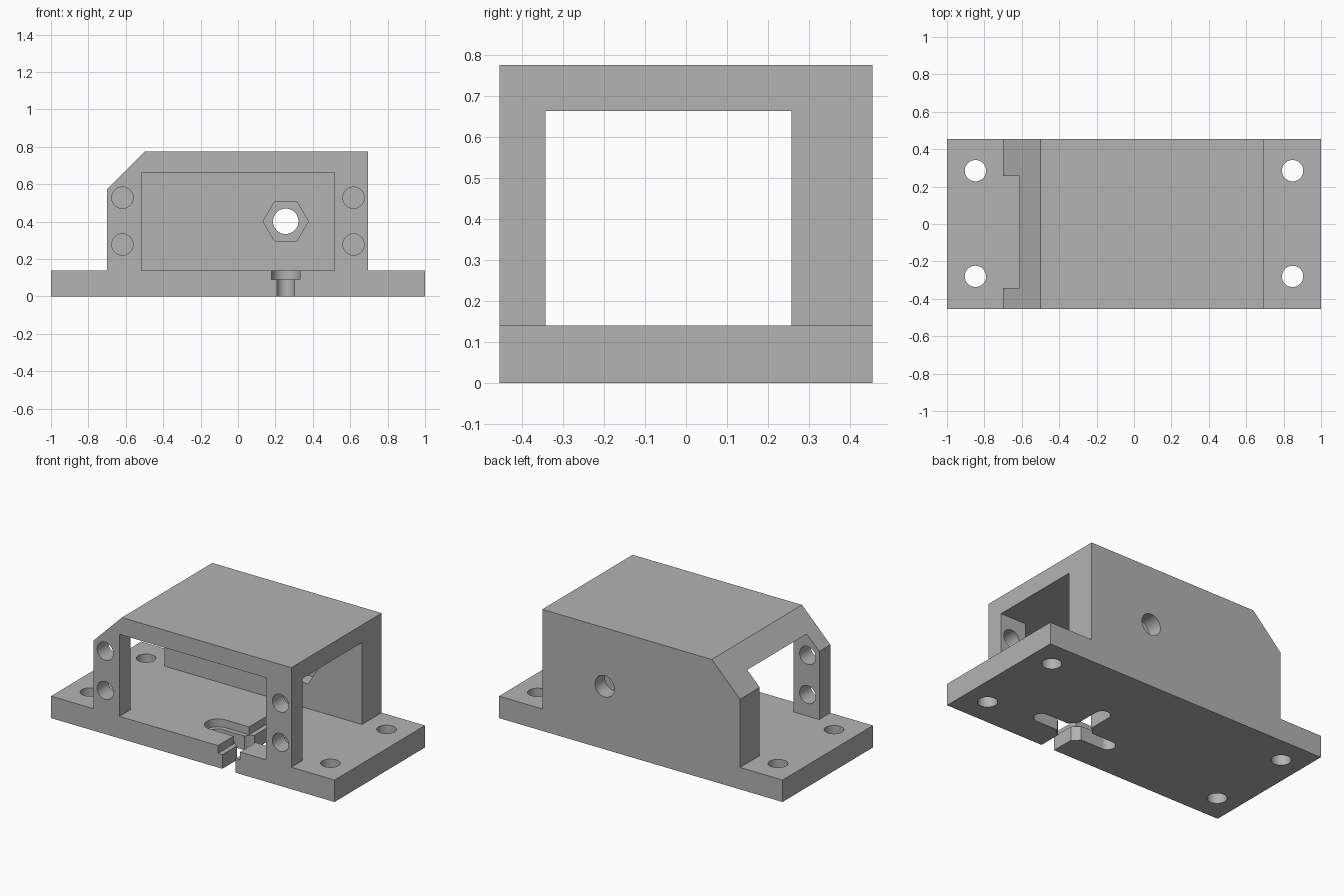
import bpy
from math import pi, radians

if "Cube" in bpy.data.objects:
    bpy.data.objects.remove(bpy.data.objects["Cube"], do_unlink=True)

DEPTH = 0.455      # half depth in y
BASE = 0.14        # base plate thickness
ROOF = 0.775       # overall height


def prism(name, outline, y0, y1):
    """Extrude an x-z outline along y."""
    n = len(outline)
    verts = [(x, y, z) for y in (y0, y1) for x, z in outline]
    faces = [list(range(n)), list(range(2 * n - 1, n - 1, -1))]
    faces += [(i, i + n, (i + 1) % n + n, (i + 1) % n) for i in range(n)]
    mesh = bpy.data.meshes.new(name)
    mesh.from_pydata(verts, [], faces)
    obj = bpy.data.objects.new(name, mesh)
    bpy.context.collection.objects.link(obj)
    return obj


def cut(cutter):
    """Subtract a cutter from the bracket and discard it."""
    bpy.context.view_layer.objects.active = bracket
    mod = bracket.modifiers.new("cut", "BOOLEAN")
    mod.operation = "DIFFERENCE"
    mod.solver = "EXACT"
    mod.object = cutter
    bpy.context.view_layer.update()
    bpy.ops.object.modifier_apply(modifier=mod.name)
    bpy.data.objects.remove(cutter, do_unlink=True)


def cut_box(x0, x1, y0, y1, z0, z1):
    cut(prism("box_cutter", [(x0, z0), (x1, z0), (x1, z1), (x0, z1)], y0, y1))


def cut_round(r, x, y, z, length, along_y=False, sides=48):
    rot = (pi / 2, pi / 6, 0) if along_y else (0, 0, 0)
    bpy.ops.mesh.primitive_cylinder_add(
        vertices=sides, radius=r, depth=length, location=(x, y, z), rotation=rot)
    cut(bpy.context.object)


# Base flanges and chamfered housing as one solid
bracket = prism("mounting_bracket", [
    (-1, 0), (1, 0), (1, BASE), (0.695, BASE), (0.695, ROOF),
    (-0.5, ROOF), (-0.7, 0.575), (-0.7, BASE), (-1, BASE)], -DEPTH, DEPTH)
bpy.ops.object.select_all(action="DESELECT")
bracket.select_set(True)

# Tunnel from end to end, and window in the front wall
cut_box(-0.9, 0.9, -0.343, 0.257, BASE, 0.663)
cut_box(-0.517, 0.515, -0.6, -0.2, BASE, 0.663)

# Flange bolt holes and front pillar screw holes
for side in (-1, 1):
    for y in (-0.28, 0.285):
        cut_round(0.057, side * 0.848, y, 0.07, 0.4)
    for z in (0.278, 0.528):
        cut_round(0.057, side * 0.618, -0.4, z, 0.3, along_y=True)

# Shaft hole with hexagonal nut pocket in the back wall
cut_round(0.068, 0.255, 0.4, 0.402, 0.5, along_y=True)
cut_round(0.121, 0.255, 0.255, 0.402, 0.2, along_y=True, sides=6)

# Cross-shaped slot in the floor: wide shallow recess, narrow through slot
CX, CY = 0.255, -0.22
for half, reach, floor in ((0.077, 0.32, 0.09), (0.047, 0.29, -0.1)):
    arm = reach - half
    top = 0.2
    mid, tall = (floor + top) / 2, top - floor
    cut_box(CX - arm, CX + arm, CY - half, CY + half, floor, top)
    cut_box(CX - half, CX + half, CY - arm, CY + arm, floor, top)
    for dx, dy in ((1, 0), (-1, 0), (0, 1), (0, -1)):
        cut_round(half, CX + dx * arm, CY + dy * arm, mid, tall)
cut_round(0.1, CX, CY, 0.05, 0.3)

# Single grey finish
grey = bpy.data.materials.new("plain_grey")
grey.use_nodes = True
colour = (0.45, 0.45, 0.45, 1)
grey.diffuse_color = colour
grey.node_tree.nodes["Principled BSDF"].inputs["Base Color"].default_value = colour
bracket.data.materials.clear()
bracket.data.materials.append(grey)
for face in bracket.data.polygons:
    face.material_index = 0

bpy.ops.object.select_all(action="DESELECT")
bracket.select_set(True)
bpy.context.view_layer.objects.active = bracket
bpy.ops.object.shade_smooth_by_angle(angle=radians(30))
